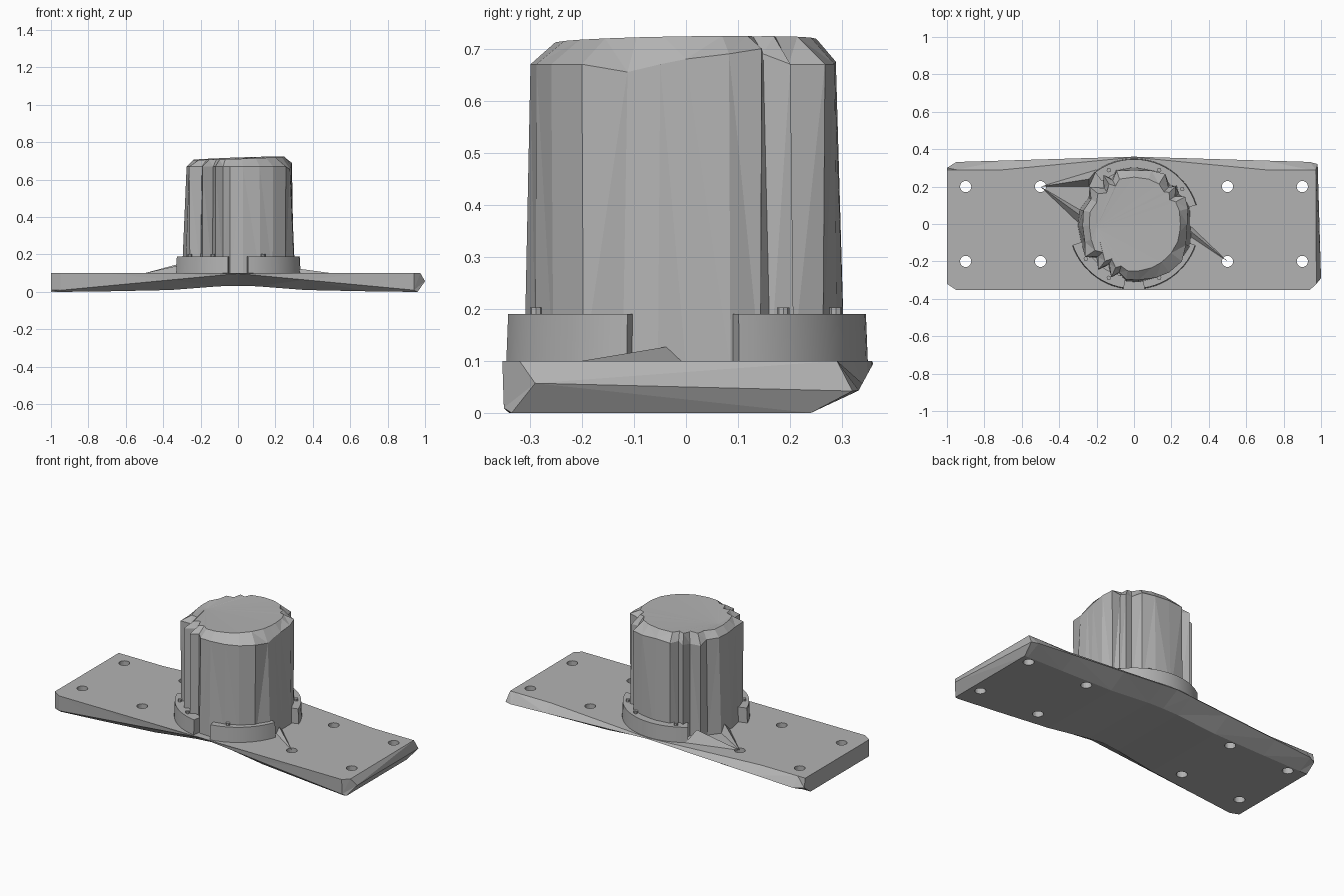
import bpy, bmesh
from math import radians, cos, sin

cube = bpy.data.objects.get("Cube")
if cube:
    bpy.data.objects.remove(cube, do_unlink=True)

grey = bpy.data.materials.new("plain_grey")
grey.use_nodes = True
COLOR = (0.45, 0.45, 0.45, 1)
grey.diffuse_color = COLOR
grey.node_tree.nodes["Principled BSDF"].inputs["Base Color"].default_value = COLOR


def make(name, verts, faces):
    """Mesh object with triangulated faces and outward normals."""
    bm = bmesh.new()
    vs = [bm.verts.new(v) for v in verts]
    for f in faces:
        bm.faces.new([vs[i] for i in f])
    bmesh.ops.triangulate(bm, faces=bm.faces[:])
    bmesh.ops.recalc_face_normals(bm, faces=bm.faces[:])
    me = bpy.data.meshes.new(name)
    bm.to_mesh(me)
    bm.free()
    me.materials.append(grey)
    ob = bpy.data.objects.new(name, me)
    bpy.context.collection.objects.link(ob)
    return ob


def polar(angle, r, z):
    a = radians(angle)
    return (r * cos(a), r * sin(a), z)


def bridge(rows, n):
    """Quads joining consecutive closed rows of n points."""
    return [(r * n + i, r * n + (i + 1) % n, (r + 1) * n + (i + 1) % n, (r + 1) * n + i)
            for r in range(rows - 1) for i in range(n)]


# Base plate: arched underside, tapering front wall, bevelled back
def section(x, zb):
    k = 1 - abs(x)
    back = 0.29 + 0.067 * max(0, 1 - abs(x) / 0.7)
    return [(x, -0.353, 0.1), (x, -0.35, 0.004 + 0.094 * k), (x, -0.345 + 0.1 * k, zb),
            (x, 0.24, zb), (x, 0.33 + 0.03 * k, 0.04 + 0.055 * k), (x, back, 0.1)]


left_end = [(-1, -0.32, 0.1), (-1, -0.32, 0.01), (-1, -0.32, 0),
            (-1, 0.24, 0), (-1, 0.3, 0.045), (-1, 0.29, 0.1)]
right_end = [(0.975, -0.32, 0.1), (1, -0.29, 0.057), (0.96, -0.335, 0),
             (0.96, 0.24, 0), (0.982, 0.32, 0.042), (0.972, 0.29, 0.1)]
stations = [(-0.95, 0), (-0.7, 0.003), (-0.36, 0.01), (-0.1, 0.03),
            (0, 0.032), (0.1, 0.03), (0.36, 0.01), (0.7, 0.003), (0.94, 0)]
rows = [left_end] + [section(*s) for s in stations] + [right_end]
faces = bridge(len(rows), 6)
for o in (0, 6 * (len(rows) - 1)):
    faces += [(o, o + 1, o + 4, o + 5), (o + 1, o + 2, o + 3, o + 4)]
plate = make("base_plate", [p for row in rows for p in row], faces)

# Bolt holes through the plate
N = 20
hole_verts, hole_faces = [], []
for x in (-0.9, -0.5, 0.5, 0.9):
    for y in (-0.2, 0.2):
        o = len(hole_verts)
        for z in (-0.1, 0.3):
            hole_verts += [(x + a, y + b, c) for a, b, c in
                           (polar(360 * i / N, 0.03, z) for i in range(N))]
        hole_faces += [tuple(o + i for i in f) for f in bridge(2, N)]
        hole_faces += [tuple(range(o, o + N)), tuple(range(o + N, o + 2 * N))]
cutter = make("hole_cutter", hole_verts, hole_faces)
cutter.hide_render = True
cutter.hide_viewport = True
cut = plate.modifiers.new("holes", "BOOLEAN")
cut.operation = "DIFFERENCE"
cut.solver = "EXACT"
cut.object = cutter


# Broken collar around the body
def collar(name, start, end):
    steps = max(4, int((end - start) / 5))
    verts = []
    for i in range(steps + 1):
        a = start + (end - start) * i / steps
        verts += [polar(a, 0.285, 0.09), polar(a, 0.35, 0.09),
                  polar(a, 0.346, 0.19), polar(a, 0.285, 0.19)]
    last = 4 * steps
    ob = make(name, verts, bridge(steps + 1, 4) +
              [(0, 1, 2, 3), (last, last + 1, last + 2, last + 3)])
    bpy.ops.object.select_all(action="DESELECT")
    ob.select_set(True)
    bpy.context.view_layer.objects.active = ob
    bpy.ops.object.shade_smooth_by_angle(angle=radians(30))


collar("collar_front_right", 199, 261)
collar("collar_front_left", 279, 341)
collar("collar_back", 17, 127)

# Body outline: angle, lower radius, upper radius, rim height
outline = [
    (0, .3, .285, .68), (16, .31, .3, .69), (28, .305, .31, .7), (34, .29, .265, .69),
    (42, .31, .3, .67), (47, .28, .27, .67), (58, .31, .315, .67), (72, .305, .3, .67),
    (90, .305, .288, .675), (108, .305, .3, .67), (116, .27, .26, .67), (122, .31, .31, .67),
    (130, .26, .25, .65), (140, .31, .31, .66), (150, .28, .265, .67), (165, .3, .28, .67),
    (182, .3, .275, .67), (200, .3, .28, .67), (214, .31, .315, .67), (222, .27, .26, .67),
    (232, .31, .31, .67), (238, .26, .25, .67), (247, .31, .31, .67), (253, .275, .27, .67),
    (262, .31, .3, .67), (275, .312, .3, .67), (292, .312, .31, .67), (306, .315, .32, .67),
    (322, .32, .325, .67), (338, .325, .3, .655), (350, .31, .285, .67)]
n = len(outline)
body_verts = [polar(a, lo, 0.09) for a, lo, up, z in outline]
body_verts += [polar(a, up, z) for a, lo, up, z in outline]
# Domed crown, a little higher towards the back left
for a, lo, up, z in outline:
    x, y, _ = polar(a, min(up, 0.29) * 0.87, 0)
    body_verts.append((x, y, 0.715 + 0.035 * x + 0.015 * y))
body_verts.append((-0.2, -0.02, 0.7))
body_faces = bridge(3, n) + [tuple(range(n))]
body_faces += [(2 * n + i, 2 * n + (i + 1) % n, 3 * n) for i in range(n)]
make("faceted_body", body_verts, body_faces)


# Thin webs running from the body to two of the holes
def web(name, tip, a, b, top):
    make(name, [tip, a, b, top], [(0, 1, 2), (0, 1, 3), (0, 2, 3), (1, 2, 3)])


web("web_back", (-0.5, 0.2, 0.1), (-0.2, 0.29, 0.1), (-0.24, 0.2, 0.1), (-0.24, 0.24, 0.17))
web("web_right", (-0.5, 0.2, 0.1), (-0.28, 0.07, 0.1), (-0.29, 0.0, 0.1), (-0.28, 0.04, 0.15))
web("web_left", (0.5, -0.2, 0.1), (0.28, 0.01, 0.1), (0.29, -0.06, 0.1), (0.28, -0.02, 0.13))

# Small pegs standing on the collar
for i, a in enumerate((36, 65, 115, 216, 245, 295)):
    cx, cy, _ = polar(a, 0.318, 0)
    pts = [(cx + p[0], cy + p[1], z) for z in (0.17, 0.203)
           for p in (polar(45 * k, 0.012, 0) for k in range(8))]
    make(f"collar_peg_{i + 1}", pts, bridge(2, 8) + [tuple(range(8)), tuple(range(8, 16))])
